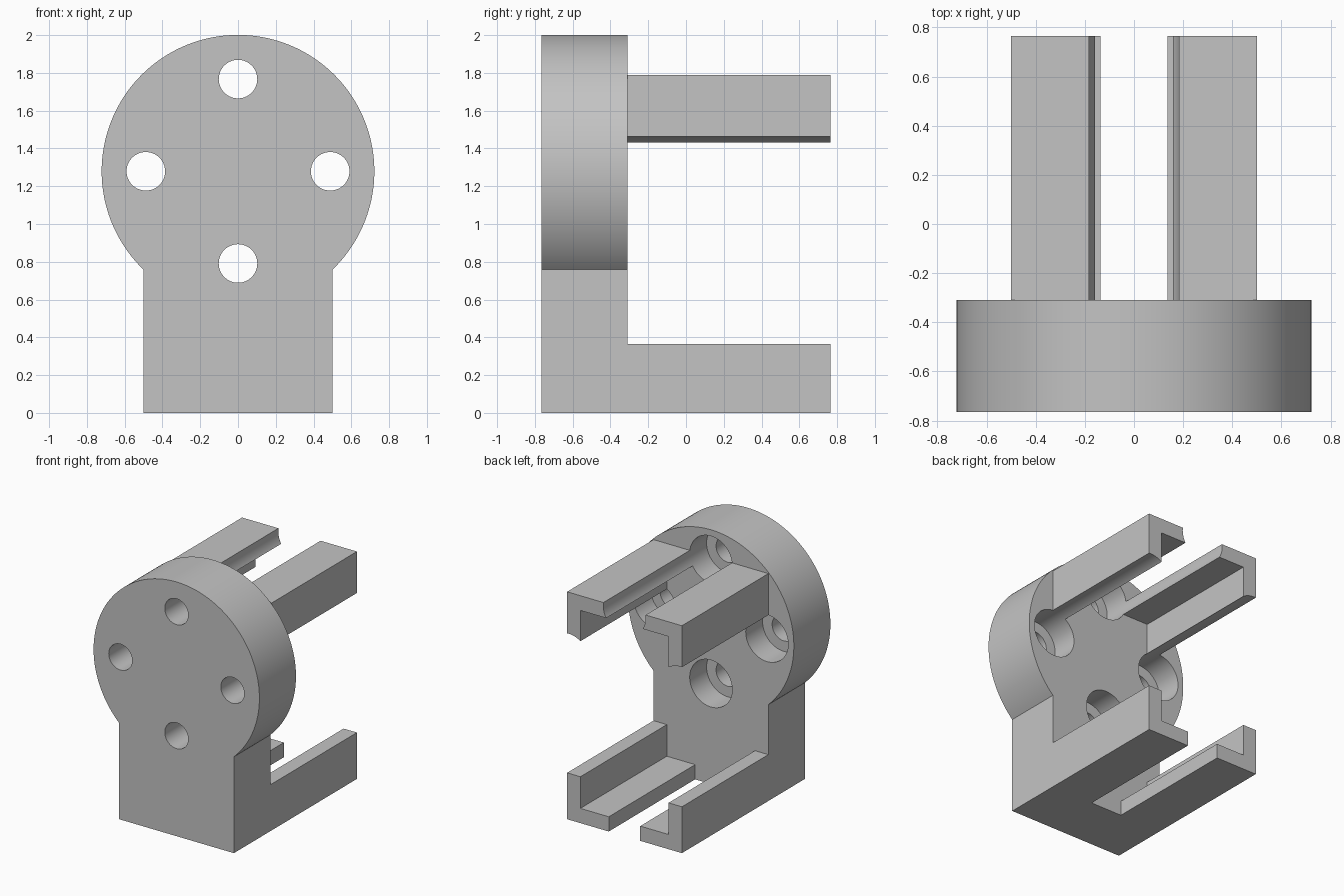
import bpy, bmesh, math
from mathutils import Vector

old = bpy.data.objects.get("Cube")
if old:
    bpy.data.objects.remove(old, do_unlink=True)

FRONT, FACE, BACK = -0.765, -0.31, 0.765   # plate front, plate rear face, rail ends
HALF, DISC_R, DISC_Z = 0.5, 0.722, 1.279   # body half width, disc radius and centre
BOLT, HOLE_R, BORE_R, BORE_Y = 0.488, 0.102, 0.185, -0.52
WALL, SLOT = 0.116, 0.137                  # rail thickness, half slot width

grey = bpy.data.materials.new("plain grey")
grey.use_nodes = True
colour = (0.55, 0.55, 0.55, 1)
grey.diffuse_color = colour
grey.node_tree.nodes["Principled BSDF"].inputs["Base Color"].default_value = colour


def finish(name, bm):
    bmesh.ops.recalc_face_normals(bm, faces=bm.faces)
    mesh = bpy.data.meshes.new(name)
    bm.to_mesh(mesh)
    bm.free()
    mesh.materials.append(grey)
    obj = bpy.data.objects.new(name, mesh)
    bpy.context.collection.objects.link(obj)
    return obj


def prism(name, outline, y0, y1):
    """Extrude an x-z outline along y."""
    bm = bmesh.new()
    face = bm.faces.new([bm.verts.new((x, y0, z)) for x, z in outline])
    ext = bmesh.ops.extrude_face_region(bm, geom=[face])
    moved = [v for v in ext["geom"] if isinstance(v, bmesh.types.BMVert)]
    bmesh.ops.translate(bm, verts=moved, vec=Vector((0, y1 - y0, 0)))
    return finish(name, bm)


def stepped_pins(name, centres, steps, n=64):
    """Stepped round pins along y, one per centre."""
    bm = bmesh.new()
    for cx, cz in centres:
        rings = [[bm.verts.new((cx + r * math.cos(math.tau * i / n), y,
                                cz + r * math.sin(math.tau * i / n)))
                  for i in range(n)] for y, r in steps]
        for a, b in zip(rings, rings[1:]):
            for i in range(n):
                j = (i + 1) % n
                bm.faces.new((a[i], a[j], b[j], b[i]))
        bm.faces.new(rings[0])
        bm.faces.new(rings[-1])
    return finish(name, bm)


def activate(obj):
    bpy.ops.object.select_all(action="DESELECT")
    obj.select_set(True)
    bpy.context.view_layer.objects.active = obj


def drill(obj, cutter):
    mod = obj.modifiers.new("bolt holes", "BOOLEAN")
    mod.operation, mod.solver, mod.object = "DIFFERENCE", "EXACT", cutter
    activate(obj)
    bpy.ops.object.modifier_apply(modifier=mod.name)


# Face plate: round disc running into a square foot
start = -math.acos(HALF / DISC_R)
span = math.pi - 2 * start
arc = [(DISC_R * math.cos(start + span * i / 120),
        DISC_Z + DISC_R * math.sin(start + span * i / 120)) for i in range(121)]
plate = prism("face_plate", [(-HALF, 0), (HALF, 0)] + arc, FRONT, FACE)


# L-shaped rails: upright wall with an inward lip
def rail(name, side, lip_z, wall_z):
    inward = WALL if wall_z > lip_z else -WALL
    outline = [(HALF, lip_z), (HALF, wall_z), (HALF - WALL, wall_z),
               (HALF - WALL, lip_z + inward), (SLOT, lip_z + inward), (SLOT, lip_z)]
    return prism(name, [(side * x, z) for x, z in outline], FACE, BACK)


parts = [plate]
for label, side in (("left", 1), ("right", -1)):
    parts.append(rail("upper_rail_" + label, side, 1.79, 1.425))
    rail("lower_rail_" + label, side, 0, 0.365)

# Counterbored bolt holes, whose clearance also scoops the upper rails
centres = [(BOLT, DISC_Z), (-BOLT, DISC_Z), (0, DISC_Z + BOLT), (0, DISC_Z - BOLT)]
cutter = stepped_pins("bolt_hole_cutter", centres,
                      [(-1, HOLE_R), (BORE_Y, HOLE_R), (BORE_Y, BORE_R), (1, BORE_R)])
cutter.hide_render = True
for part in parts:
    drill(part, cutter)
    activate(part)
    bpy.ops.object.shade_smooth_by_angle(angle=math.radians(30))
bpy.data.objects.remove(cutter, do_unlink=True)
